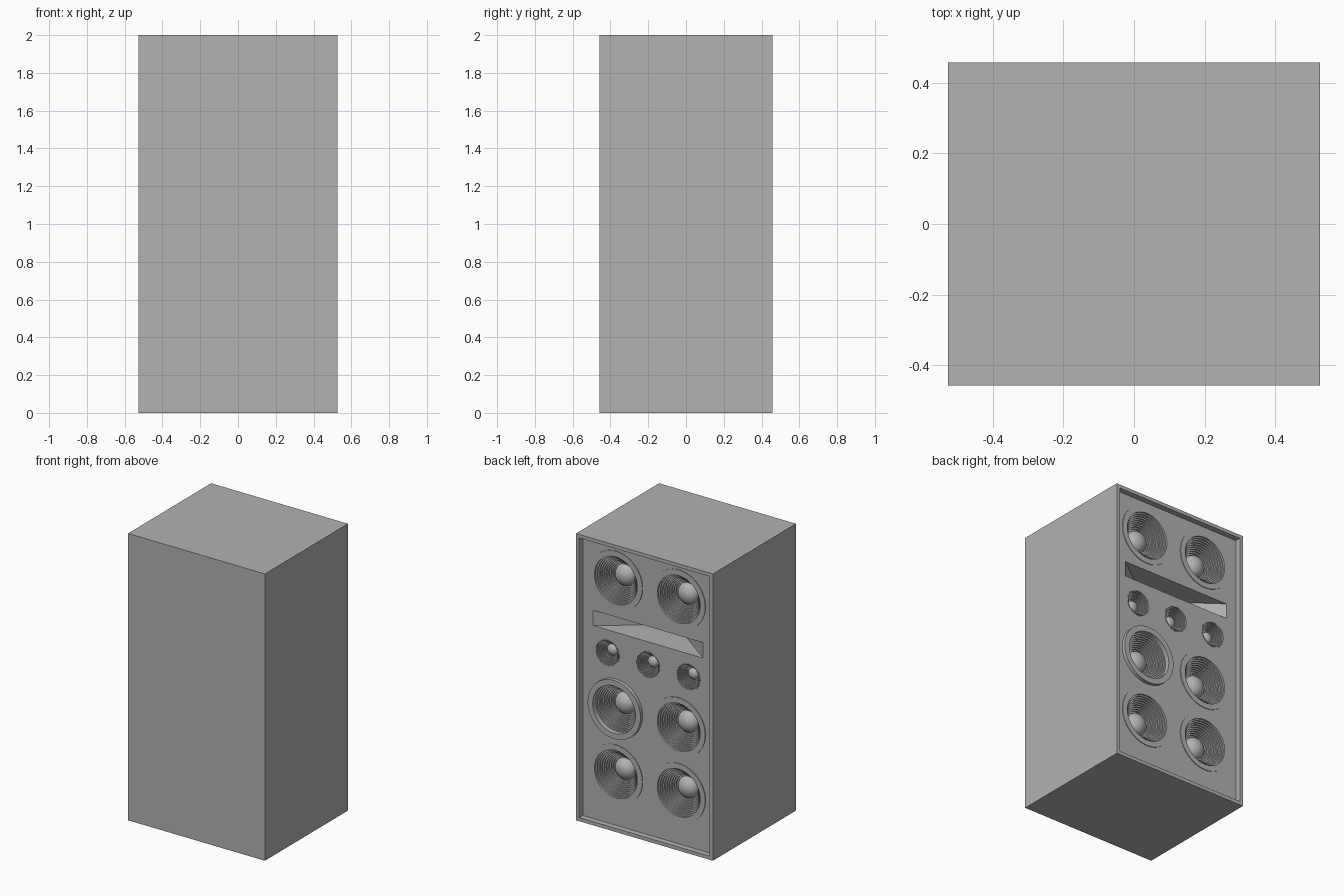
import bpy, bmesh, math
from mathutils import Vector, Matrix

old = bpy.data.objects.get("Cube")
if old:
    bpy.data.objects.remove(old, do_unlink=True)

W, D, H = 0.528, 0.458, 2.0      # half width, half depth, height
RIM, RECESS = 0.025, 0.04
PANEL = D - RECESS               # y of the driver panel

grey = bpy.data.materials.new("plain grey")
grey.use_nodes = True
COLOUR = (0.445, 0.445, 0.445, 1)
grey.diffuse_color = COLOUR
grey.node_tree.nodes["Principled BSDF"].inputs["Base Color"].default_value = COLOUR


def add_object(name, bm):
    mesh = bpy.data.meshes.new(name)
    bm.to_mesh(mesh)
    bm.free()
    mesh.materials.append(grey)
    obj = bpy.data.objects.new(name, mesh)
    bpy.context.collection.objects.link(obj)
    return obj


def box(name, x, y0, y1, z0, z1):
    bm = bmesh.new()
    bmesh.ops.create_cube(bm, size=1)
    bmesh.ops.scale(bm, vec=(2 * x, y1 - y0, z1 - z0), verts=bm.verts)
    bmesh.ops.translate(bm, vec=(0, (y0 + y1) / 2, (z0 + z1) / 2), verts=bm.verts)
    return add_object(name, bm)


def cut(target, cutter):
    mod = target.modifiers.new("cut", 'BOOLEAN')
    mod.operation = 'DIFFERENCE'
    mod.solver = 'EXACT'
    mod.object = cutter
    graph = bpy.context.evaluated_depsgraph_get()
    mesh = bpy.data.meshes.new_from_object(target.evaluated_get(graph))
    target.modifiers.clear()
    target.data = mesh
    bpy.data.objects.remove(cutter, do_unlink=True)


def round_cutter(x, z, radius, depth):
    bm = bmesh.new()
    bmesh.ops.create_cone(bm, cap_ends=True, segments=48, radius1=radius,
                          radius2=radius, depth=depth + 0.02)
    bmesh.ops.rotate(bm, matrix=Matrix.Rotation(math.pi / 2, 3, 'X'), verts=bm.verts)
    bmesh.ops.translate(bm, vec=(x, PANEL - depth / 2 + 0.01, z), verts=bm.verts)
    return add_object("hole_cutter", bm)


def lathe(name, profile, x, y, z):
    """Spin (radius, height) points about the y axis."""
    bm = bmesh.new()
    verts = [bm.verts.new((r, h, 0)) for r, h in profile]
    edges = [bm.edges.new(pair) for pair in zip(verts, verts[1:])]
    bmesh.ops.spin(bm, geom=verts + edges, cent=(0, 0, 0), axis=(0, 1, 0),
                   angle=2 * math.pi, steps=48)
    bmesh.ops.remove_doubles(bm, verts=bm.verts, dist=0.0001)
    bmesh.ops.recalc_face_normals(bm, faces=bm.faces)
    if sum(f.normal.y * f.calc_area() for f in bm.faces) < 0:
        bmesh.ops.reverse_faces(bm, faces=bm.faces)
    bmesh.ops.translate(bm, vec=(x, y, z), verts=bm.verts)
    obj = add_object(name, bm)
    for o in bpy.context.selected_objects:
        o.select_set(False)
    bpy.context.view_layer.objects.active = obj
    obj.select_set(True)
    bpy.ops.object.shade_smooth_by_angle(angle=math.radians(30))
    return obj


def driver_profile(outer, opening, dome, depth, lip, steps):
    """Flange, terraced cone and round dust cap."""
    points = [(outer, -0.01), (outer, lip), (opening, lip), (opening, -0.008)]
    for i in range(steps):
        r = opening + (dome - opening) * (i + 1) / steps
        h = -0.008 - (depth - 0.008) * (i + 1) / steps
        points += [(r, points[-1][1]), (r, h)]
    for i in range(1, 9):
        a = i / 8 * math.pi / 2
        points.append((dome * math.cos(a), -depth + dome * 0.8 * math.sin(a)))
    points[-1] = (0, points[-1][1])
    return points


# Cabinet with a recessed driver panel
cabinet = box("cabinet", W, -D, D, 0, H)
cut(cabinet, box("recess_cutter", W - RIM, PANEL, D + 0.1, RIM, H - RIM))

# Flared horn slot
bm = bmesh.new()
corners = [(s * w, y, z) for w, y in ((0.4375, PANEL + 0.01), (0.154, PANEL - 0.2))
           for s in (-1, 1) for z in (1.37, 1.477)]
bmesh.ops.convex_hull(bm, input=[bm.verts.new(c) for c in corners])
bmesh.ops.recalc_face_normals(bm, faces=bm.faces)
bmesh.ops.dissolve_limit(bm, angle_limit=0.01, verts=bm.verts, edges=bm.edges)
cut(cabinet, add_object("horn_cutter", bm))

# Six woofers, one of them standing proud of the panel
for row, z in (("upper", 1.733), ("middle", 0.841), ("lower", 0.383)):
    for side, x in (("left", 0.245), ("right", -0.24)):
        lip = 0.025 if (row, side) == ("middle", "left") else 0.005
        cut(cabinet, round_cutter(x, z, 0.19, 0.15))
        lathe(f"{row}_{side}_woofer",
              driver_profile(0.204, 0.165, 0.076, 0.11, lip, 9), x, PANEL, z)

# Row of three midrange drivers
for side, x in (("left", 0.314), ("centre", 0), ("right", -0.31)):
    cut(cabinet, round_cutter(x, 1.209, 0.085, 0.1))
    lathe(f"{side}_midrange",
          driver_profile(0.093, 0.087, 0.04, 0.065, 0.002, 7), x, PANEL, 1.209)
